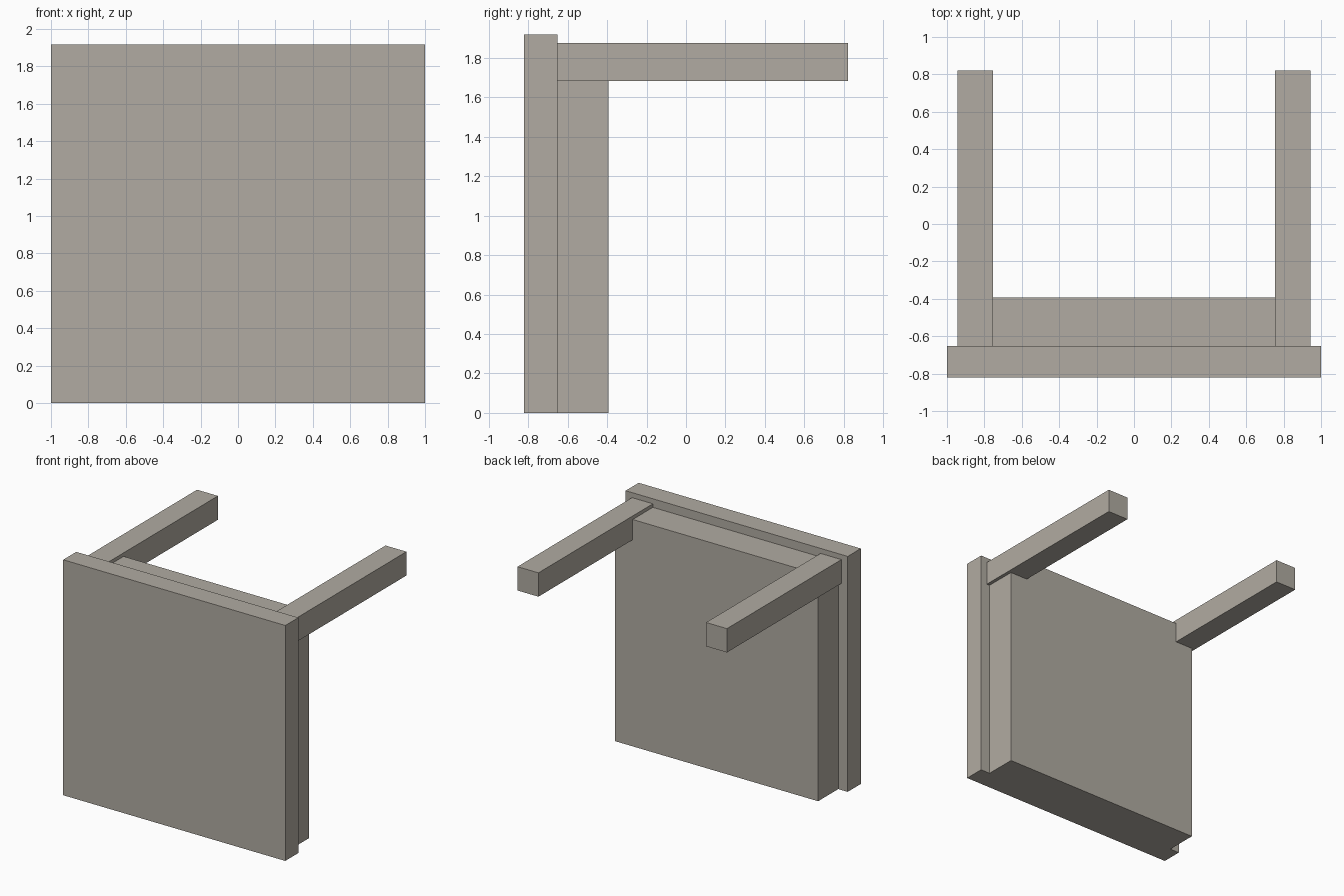
import bpy, bmesh

if "Cube" in bpy.data.objects:
    bpy.data.objects.remove(bpy.data.objects["Cube"])

# Single warm grey for the whole model
grey = bpy.data.materials.new("warm_grey")
grey.diffuse_color = (0.44, 0.41, 0.36, 1.0)
grey.use_nodes = True
grey.node_tree.nodes["Principled BSDF"].inputs["Base Color"].default_value = grey.diffuse_color


def extrude_profile(name, profile, y0, y1):
    """Extrude a closed x-z outline along y."""
    bm = bmesh.new()
    face = bm.faces.new([bm.verts.new((x, y0, z)) for x, z in profile])
    ret = bmesh.ops.extrude_face_region(bm, geom=[face])
    verts = [v for v in ret["geom"] if isinstance(v, bmesh.types.BMVert)]
    bmesh.ops.translate(bm, verts=verts, vec=(0, y1 - y0, 0))
    bmesh.ops.recalc_face_normals(bm, faces=bm.faces)
    mesh = bpy.data.meshes.new(name)
    bm.to_mesh(mesh)
    bm.free()
    mesh.materials.append(grey)
    obj = bpy.data.objects.new(name, mesh)
    bpy.context.collection.objects.link(obj)
    return obj


def rect(x0, x1, z0, z1):
    return [(x0, z0), (x1, z0), (x1, z1), (x0, z1)]


FRONT, JOINT, BACK, TIP = -0.82, -0.652, -0.393, 0.82
IN, OUT, SIDE = 0.755, 0.943, 0.915
ARM_Z, ARM_TOP, BODY_TOP = 1.682, 1.876, 1.847

# Front panel
extrude_profile("front_panel", rect(-1, 1, 0, 1.917), FRONT, JOINT)

# Rear block with its top corners notched for the arms
half = [(SIDE, 0), (SIDE, ARM_Z), (IN, ARM_Z), (IN, BODY_TOP)]
extrude_profile("rear_block", half + [(-x, z) for x, z in reversed(half)], JOINT, BACK)

# Two arms reaching backwards
for side, s in (("left", -1), ("right", 1)):
    x0, x1 = sorted((s * IN, s * OUT))
    extrude_profile(side + "_arm", rect(x0, x1, ARM_Z, ARM_TOP), JOINT, TIP)
